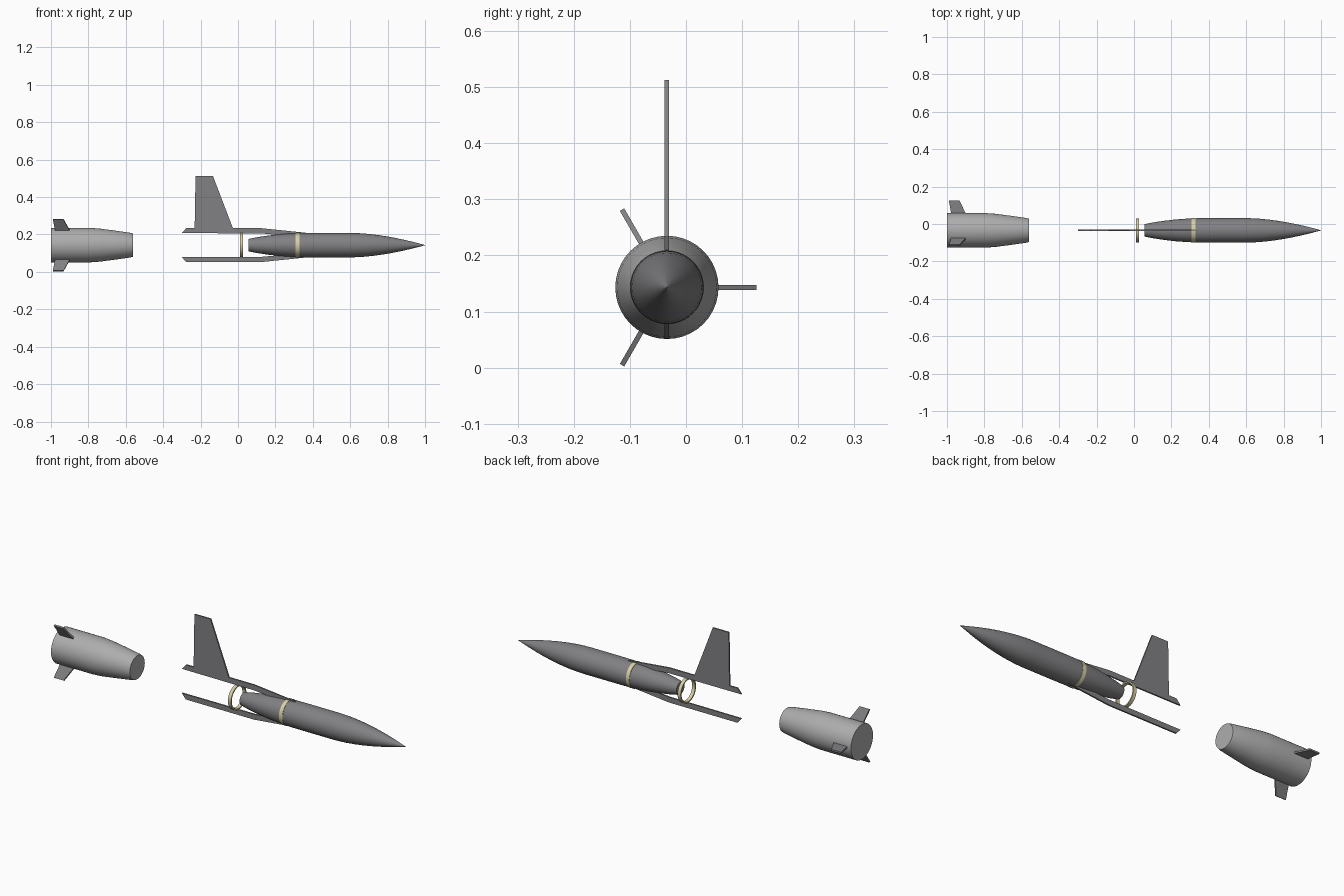
import bpy, math
from mathutils import Matrix, Vector

cube = bpy.data.objects.get("Cube")
if cube:
    bpy.data.objects.remove(cube, do_unlink=True)

AXIS = Vector((0, -0.034, 0.143))   # shared centreline of both stages


def material(name, rgb):
    m = bpy.data.materials.new(name)
    m.use_nodes = True
    m.diffuse_color = (*rgb, 1)
    m.node_tree.nodes["Principled BSDF"].inputs["Base Color"].default_value = (*rgb, 1)
    return m


body_grey = material("body grey", (0.22, 0.22, 0.23))
booster_grey = material("booster light grey", (0.42, 0.42, 0.42))
band_tan = material("band tan", (0.68, 0.62, 0.38))


def add_mesh(name, verts, faces, mat, smooth=False):
    mesh = bpy.data.meshes.new(name)
    mesh.from_pydata(verts, [], faces)
    mesh.materials.append(mat)
    obj = bpy.data.objects.new(name, mesh)
    bpy.context.collection.objects.link(obj)
    obj.location = AXIS
    bpy.ops.object.select_all(action='DESELECT')
    obj.select_set(True)
    bpy.context.view_layer.objects.active = obj
    bpy.ops.object.mode_set(mode='EDIT')
    bpy.ops.mesh.select_all(action='SELECT')
    bpy.ops.mesh.normals_make_consistent(inside=False)
    bpy.ops.object.mode_set(mode='OBJECT')
    if smooth:
        bpy.ops.object.shade_smooth_by_angle(angle=math.radians(35))
    return obj


def lathe(name, profile, mat, closed=False, n=40):
    """Turn (x, radius) points about the x axis; cap the ends unless the profile loops."""
    verts = [(x, r * math.cos(math.tau * i / n), r * math.sin(math.tau * i / n))
             for x, r in profile for i in range(n)]
    count = len(profile)
    faces = [(a * n + i, a * n + (i + 1) % n, b * n + (i + 1) % n, b * n + i)
             for a in range(count if closed else count - 1)
             for b in [(a + 1) % count] for i in range(n)]
    if not closed:
        faces += [tuple(range(n)), tuple(range((count - 1) * n, count * n))]
    return add_mesh(name, verts, faces, mat, True)


def plate(name, outline, thickness, mat, angle=0):
    """Thick plate from (x, distance from axis) points, turned about the x axis."""
    n = len(outline)
    turn = Matrix.Rotation(angle, 3, 'X')
    verts = [turn @ Vector((x, side * thickness / 2, r))
             for side in (-1, 1) for x, r in outline]
    faces = [tuple(range(n)), tuple(range(n, 2 * n))]
    faces += [(i, (i + 1) % n, n + (i + 1) % n, n + i) for i in range(n)]
    return add_mesh(name, verts, faces, mat)


# Main stage: slim tail, straight middle, pointed nose
nose = [(0.60 + 0.40 * t, max(0.0655 * (1 - t ** 1.75), 0.0008))
        for t in [i / 10 for i in range(11)]]
lathe("fuselage", [(0.056, 0.033), (0.10, 0.042), (0.16, 0.051), (0.22, 0.058),
                   (0.28, 0.0625), (0.34, 0.065), (0.42, 0.0655)] + nose, body_grey)

# Tan bands: one around the body, one free ring behind it
lathe("body_band", [(0.308, 0.058), (0.308, 0.0662), (0.328, 0.0662), (0.328, 0.058)],
      band_tan, True)
lathe("rear_ring", [(0.010, 0.057), (0.010, 0.064), (0.028, 0.064), (0.028, 0.057)],
      band_tan, True)

# Upper and lower rails and the tall tail fin
rail = [(-0.30, 0.064), (-0.277, 0.091), (0.12, 0.091), (0.36, 0.0665),
        (0.36, 0.060), (0.20, 0.056), (0.12, 0.063)]
plate("upper_rail", rail, 0.008, body_grey)
plate("lower_rail", rail, 0.008, body_grey, math.pi)
plate("tail_fin", [(-0.232, 0.085), (-0.227, 0.37), (-0.134, 0.37), (-0.025, 0.085)],
      0.008, body_grey)

# Separate booster with three small fins
lathe("booster", [(-1.0, 0.092), (-0.90, 0.092), (-0.79, 0.092), (-0.74, 0.0885),
                  (-0.66, 0.078), (-0.575, 0.066), (-0.562, 0.062)], booster_grey)
for i in range(3):
    plate(f"booster_fin_{i + 1}",
          [(-0.977, 0.085), (-0.990, 0.16), (-0.933, 0.16), (-0.897, 0.085)],
          0.009, body_grey, math.radians(-90 + 120 * i))
